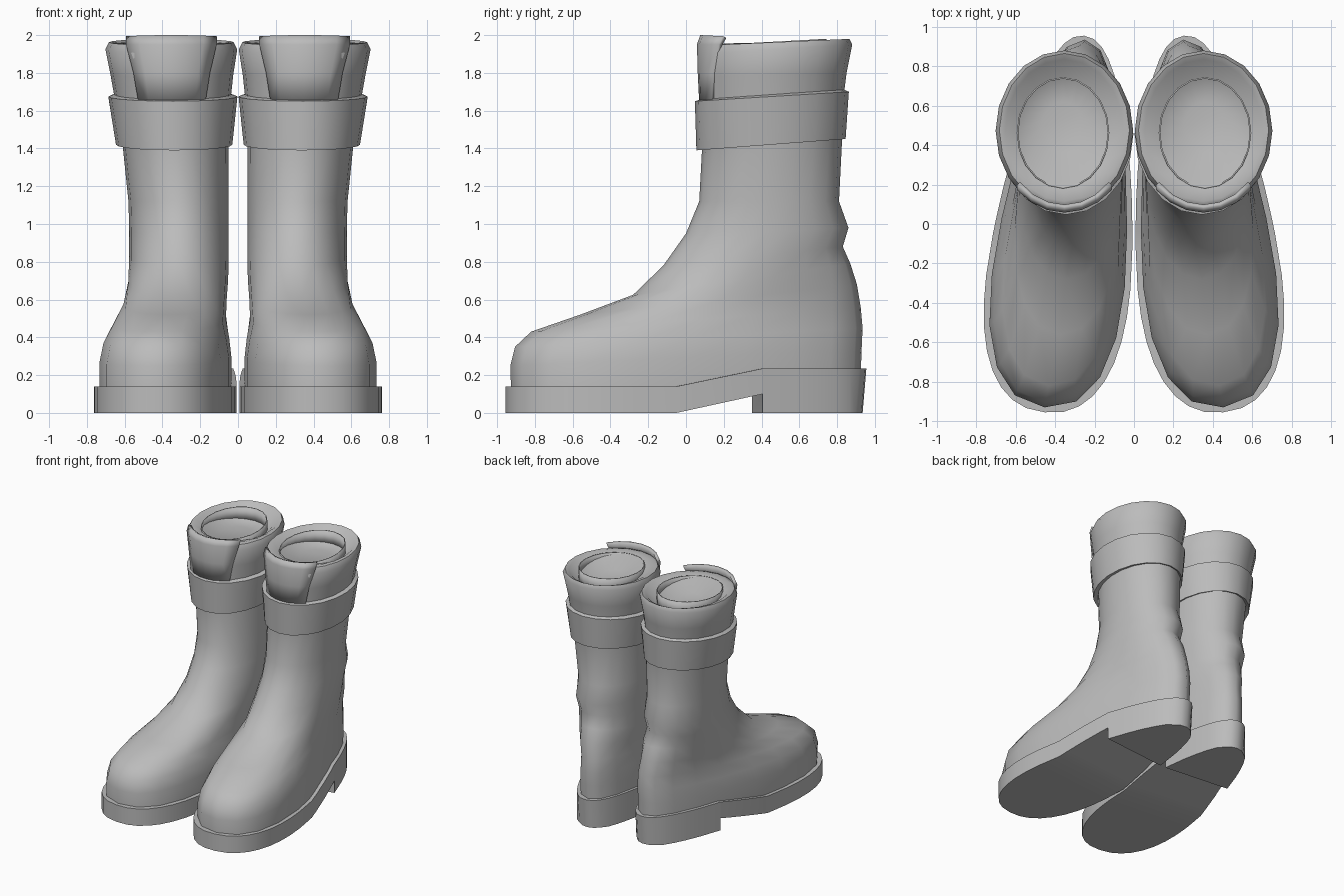
import bpy, bmesh, math

cube = bpy.data.objects.get("Cube")
if cube:
    bpy.data.objects.remove(cube)

grey = bpy.data.materials.new("plain grey")
grey.use_nodes = True
tone = (0.5, 0.5, 0.5, 1)
grey.diffuse_color = tone
grey.node_tree.nodes["Principled BSDF"].inputs["Base Color"].default_value = tone

COUNT = 20
FULL = [2 * math.pi * i / COUNT for i in range(COUNT)]


def ring(front, back, cx, rx, zf, zb, turn=0.0, egg=0.0, power=2.0, spread=1.0):
    """Tilted egg-shaped section; turn swings the toe outward, spread narrows arcs."""
    return dict(front=front, back=back, cx=cx, rx=rx, zf=zf, zb=zb,
                turn=turn, egg=egg, power=power, spread=spread)


def point(r, v, side):
    """Point of a section: v runs from -1 (toe) to 1 (heel)."""
    width = max(0, 1 - abs(v) ** r["power"]) ** (1 / r["power"])
    dx = side * r["rx"] * width * (1 - r["egg"] * v)
    x = r["cx"] - r["turn"] * v + dx
    y = (r["front"] + r["back"]) / 2 + v * (r["back"] - r["front"]) / 2 + r["turn"] * dx
    z = r["zf"] + (r["zb"] - r["zf"]) * (v + 1) / 2
    return x, y, z


def at_angle(r, t):
    t *= r["spread"]
    return point(r, -math.cos(t), 1 if math.sin(t) >= 0 else -1)


def finish(name, bm, thickness=0, angle=35):
    """Turn a left-boot mesh into a mirrored, shaded pair."""
    bmesh.ops.remove_doubles(bm, verts=bm.verts, dist=0.0005)
    bmesh.ops.recalc_face_normals(bm, faces=bm.faces)
    mesh = bpy.data.meshes.new(name)
    bm.to_mesh(mesh)
    bm.free()
    mesh.materials.append(grey)
    obj = bpy.data.objects.new(name, mesh)
    bpy.context.collection.objects.link(obj)
    if thickness:
        solid = obj.modifiers.new("thickness", 'SOLIDIFY')
        solid.thickness = thickness
    mirror = obj.modifiers.new("other boot", 'MIRROR')
    mirror.use_mirror_merge = False
    bpy.ops.object.select_all(action='DESELECT')
    obj.select_set(True)
    bpy.context.view_layer.objects.active = obj
    bpy.ops.object.shade_smooth_by_angle(angle=math.radians(angle))


def loft(name, rings, angles=FULL, closed=True, cap=False, thickness=0, angle=35):
    bm = bmesh.new()
    rows = [[bm.verts.new(at_angle(r, t)) for t in angles] for r in rings]
    n = len(angles)
    for a, b in zip(rows, rows[1:]):
        for i in range(n if closed else n - 1):
            j = (i + 1) % n
            bm.faces.new((a[i], a[j], b[j], b[i]))
    if cap:
        bm.faces.new(rows[-1])
    finish(name, bm, thickness, angle)


# Sole: box sections strung from toe to heel, with a raised shank and heel step
def ramp(y, low, high, start, end):
    return low + (high - low) * min(1, max(0, (y - start) / (end - start)))


outline = ring(-0.955, 0.955, 0.353, 0.345, 0, 0, 0.1, 0.30, 2.3)
BALL, HEEL = -0.09, 0.395
stations = [-math.cos(math.pi * i / 20) for i in range(21)]
stations = [v for v in stations if min(abs(v - BALL), abs(v - HEEL)) > 0.08]
stations = sorted(stations + [BALL, HEEL, HEEL])
bm = bmesh.new()
loops = []
for i, v in enumerate(stations):
    top = ramp(v, 0.14, 0.235, BALL, HEEL)
    past_step = v > HEEL or (v == HEEL and stations[i - 1] == HEEL)
    bottom = 0 if past_step else ramp(v, 0, 0.1, BALL, HEEL)
    loop = []
    for side, z in ((-1, top), (1, top), (1, bottom), (-1, bottom)):
        x, y, _ = point(outline, v, side)
        loop.append(bm.verts.new((x, y - 0.02 * (v > 0.9) * (z == 0), z)))
    loops.append(loop)
for a, b in zip(loops, loops[1:]):
    for i in range(4):
        j = (i + 1) % 4
        bm.faces.new((a[i], a[j], b[j], b[i]))
bmesh.ops.dissolve_degenerate(bm, dist=0.0005, edges=bm.edges)
finish("sole", bm)

# Upper: foot sections fanning up into the shaft, creased at the ankle
upper = [
    ring(-0.925, 0.925, 0.353, 0.318, 0.08, 0.20, 0.1, 0.30, 2.3),
    ring(-0.930, 0.930, 0.353, 0.318, 0.25, 0.34, 0.1, 0.30, 2.3),
    ring(-0.905, 0.935, 0.350, 0.303, 0.35, 0.45, 0.1, 0.28, 2.3),
    ring(-0.82, 0.925, 0.342, 0.278, 0.43, 0.56, 0.09, 0.23, 2.3),
    ring(-0.56, 0.905, 0.325, 0.265, 0.52, 0.68, 0.05, 0.13, 2.2),
    ring(-0.28, 0.87, 0.315, 0.263, 0.625, 0.79, 0.03, 0.06, 2.1),
    ring(-0.12, 0.83, 0.313, 0.263, 0.78, 0.88),
    ring(0.00, 0.86, 0.313, 0.263, 0.95, 0.98),
    ring(0.07, 0.81, 0.315, 0.265, 1.12, 1.12),
    ring(0.085, 0.825, 0.33, 0.28, 1.40, 1.42),
    ring(0.085, 0.83, 0.34, 0.295, 1.60, 1.64),
]
loft("boot_upper", upper, angle=60)

# Strap: thick tilted band around the shaft
loft("strap", [
    ring(0.09, 0.82, 0.335, 0.275, 1.40, 1.46),
    ring(0.055, 0.845, 0.338, 0.308, 1.39, 1.45),
    ring(0.047, 0.862, 0.345, 0.342, 1.65, 1.70),
    ring(0.08, 0.83, 0.345, 0.305, 1.66, 1.715),
])

# Cuff: flared collar with a rolled rim and a lining that dips toward the middle
loft("cuff", [
    ring(0.08, 0.835, 0.345, 0.305, 1.62, 1.68),
    ring(0.072, 0.85, 0.350, 0.325, 1.78, 1.80),
    ring(0.066, 0.880, 0.353, 0.349, 1.90, 1.95),
    ring(0.085, 0.865, 0.353, 0.330, 1.945, 1.98),
    ring(0.115, 0.835, 0.353, 0.300, 1.955, 1.965),
    ring(0.18, 0.745, 0.36, 0.235, 1.95, 1.88),
    ring(0.36, 0.62, 0.36, 0.110, 1.88, 1.87),
], cap=True, angle=50)

# Lining lip: short upright wall that sinks into the lining at the front
loft("lining_lip", [
    ring(0.18, 0.745, 0.36, 0.235, 1.85, 1.85),
    ring(0.18, 0.745, 0.36, 0.235, 1.95, 1.98),
], thickness=0.008)

# Front flap: overlapping panel that widens upward and stands above the cuff
arc = [math.radians(-46 + 92 * i / 6) for i in range(7)]
loft("front_flap", [
    ring(0.070, 0.85, 0.350, 0.325, 1.64, 1.70, spread=0.72),
    ring(0.062, 0.86, 0.351, 0.332, 1.80, 1.82, spread=0.82),
    ring(0.058, 0.885, 0.353, 0.348, 1.95, 1.96, spread=0.95),
    ring(0.075, 0.87, 0.353, 0.335, 2.0, 1.96),
], angles=arc, closed=False, thickness=0.025, angle=50)
